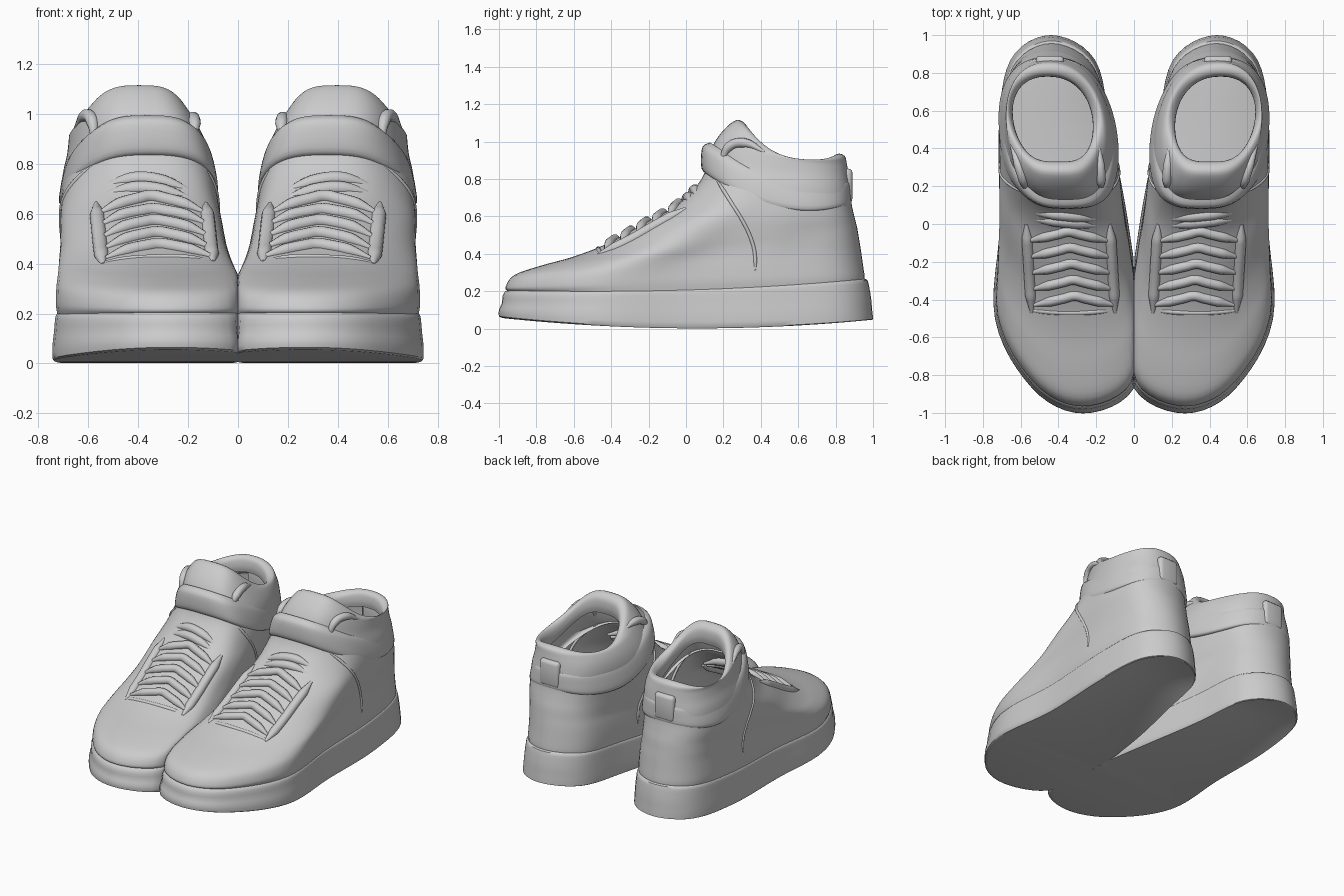
import bpy, bmesh, math
from mathutils import Vector
from mathutils.bvhtree import BVHTree

if "Cube" in bpy.data.objects:
    bpy.data.objects.remove(bpy.data.objects["Cube"])

grey = bpy.data.materials.new("plain_grey")
grey.use_nodes = True
COLOUR = (0.6, 0.6, 0.6, 1)
grey.diffuse_color = COLOUR
grey.node_tree.nodes["Principled BSDF"].inputs["Base Color"].default_value = COLOUR

SIDES = 72
# Footprint x from the toe, round the outer side to the heel and back along the inner side
FOOT = [.27, .54, .735, .71, .715, .655, .44, .205, .125, .03, -.03, 0]


def spline(a, b, c, d, t):
    return b + t * (c - a + t * (2 * a - 5 * b + 4 * c - d + t * (3 * (b - c) + d - a))) / 2


def foot_x(i):
    step = SIDES // len(FOOT)
    k, t = i // step, (i % step) / step
    return spline(*[FOOT[(k + j) % len(FOOT)] for j in (-1, 0, 1, 2)], t)


def ring(front_y, front_z, back_y, back_z, centre, scale, oval, sag):
    """Tilted outline blending from the footprint (oval 0) to an oval with a squarer front (1)."""
    points = []
    for i in range(SIDES):
        angle = math.tau * i / SIDES
        s = (1 - math.cos(angle)) / 2
        sine = math.sin(angle)
        foot = foot_x(i) - .36
        egg = .385 * math.copysign(abs(sine) ** (.62 + .23 * s), sine) + .1 * (s - .5)
        x = centre + scale * (foot * (1 - oval) + egg * oval)
        z = front_z + (back_z - front_z) * s + sag * sine ** 2
        points.append(Vector((max(x, 0), front_y + (back_y - front_y) * s, z)))
    return points


def refine(rows, n):
    """Smoothly interpolate the ring settings."""
    result = []
    for k in range(len(rows) - 1):
        near = [rows[min(max(k + j, 0), len(rows) - 1)] for j in (-1, 0, 1, 2)]
        for m in range(n):
            result.append([spline(*v, m / n) for v in zip(*near)])
    return result + [rows[-1]]


def finish(obj):
    obj.data.materials.append(grey)
    mirror = obj.modifiers.new("other_shoe", "MIRROR")
    mirror.use_mirror_merge = False


def mesh_object(name, bm, angle=45):
    bmesh.ops.recalc_face_normals(bm, faces=bm.faces)
    mesh = bpy.data.meshes.new(name)
    bm.to_mesh(mesh)
    obj = bpy.data.objects.new(name, mesh)
    bpy.context.collection.objects.link(obj)
    bpy.ops.object.select_all(action="DESELECT")
    obj.select_set(True)
    bpy.context.view_layer.objects.active = obj
    bpy.ops.object.shade_smooth_by_angle(angle=math.radians(angle))
    finish(obj)


def loft(name, rows, smooth, closed_base=False):
    bm = bmesh.new()
    loops = [[bm.verts.new(p) for p in ring(*r)] for r in refine(rows, smooth)]
    for a, b in zip(loops, loops[1:]):
        for i in range(SIDES):
            j = (i + 1) % SIDES
            bm.faces.new((a[i], a[j], b[j], b[i]))
    if closed_base:
        base = loops[0]
        for i in range(SIDES // 2):
            quad = (base[i], base[i + 1], base[-i - 1], base[-i])
            bm.faces.new(list(dict.fromkeys(quad)))
    mesh_object(name, bm)
    tree = BVHTree.FromBMesh(bm)
    bm.free()
    return tree


def tube(name, points, radius, taper=False):
    curve = bpy.data.curves.new(name, "CURVE")
    curve.dimensions = "3D"
    curve.bevel_depth = radius
    curve.bevel_resolution = 3
    curve.resolution_u = 6
    curve.use_fill_caps = True
    line = curve.splines.new("BEZIER")
    line.bezier_points.add(len(points) - 1)
    for k, (bp, p) in enumerate(zip(line.bezier_points, points)):
        bp.co = p
        bp.handle_left_type = bp.handle_right_type = "AUTO"
        if taper and k in (0, len(points) - 1):
            bp.radius = .3
    obj = bpy.data.objects.new(name, curve)
    bpy.context.collection.objects.link(obj)
    finish(obj)


# Rocker sole with a bulging foot and a rounded side wall
loft("sole", [
    (-.97, .055, .985, .05, .36, .97, 0, -.05),
    (-1, .065, 1, .05, .36, 1, 0, -.05),
    (-1, .1, .995, .1, .36, 1, 0, -.03),
    (-.985, .135, .99, .16, .36, .985, 0, -.02),
    (-.98, .175, .98, .22, .36, .975, 0, -.02),
    (-.965, .2, .97, .26, .36, .965, 0, -.03),
    (-.94, .21, .95, .265, .36, .945, 0, -.03),
], 2, closed_base=True)

# Thin shell upper from toe box to a padded rim that rolls inwards
upper = loft("upper", [
    (-.95, .2, .955, .25, .36, .95, 0, -.02),
    (-.965, .22, .955, .28, .36, .965, 0, 0),
    (-.92, .285, .945, .35, .36, .96, 0, 0),
    (-.78, .335, .935, .42, .365, .935, .05, 0),
    (-.6, .385, .925, .48, .375, .905, .15, 0),
    (-.42, .455, .915, .54, .385, .88, .35, 0),
    (-.22, .565, .9, .6, .395, .86, .5, 0),
    (-.05, .66, .885, .67, .4, .83, .65, 0),
    (.07, .78, .88, .75, .4, .79, .8, 0),
    (.115, .88, .87, .82, .4, .74, .9, -.01),
    (.145, .98, .86, .88, .41, .69, 1, -.03),
    (.2, 1.06, .85, .92, .42, .66, 1, -.07),
    (.27, 1.115, .82, .935, .425, .61, 1, -.11),
    (.32, 1.09, .79, .92, .43, .56, 1, -.12),
    (.33, 1.03, .78, .87, .43, .545, 1, -.11),
    (.32, .98, .785, .83, .43, .555, 1, -.1),
], 4)

# Ankle strap wrapped round the shaft, dipping at the sides
loft("ankle_strap", [
    (.11, .83, .87, .66, .4, .77, .8, -.1),
    (.085, .85, .885, .67, .4, .83, .8, -.1),
    (.08, .91, .885, .72, .4, .805, .85, -.08),
    (.09, .975, .88, .78, .4, .755, .9, -.08),
    (.13, .995, .86, .79, .4, .69, .9, -.08),
], 3)

DOWN, INWARD, OUTWARD = Vector((0, 0, -1)), Vector((-1, 0, 0)), Vector((1, 0, 0))


def cast(start, direction, lift):
    """Point on the upper, raised by lift against the ray."""
    hit = upper.ray_cast(start, direction)[0]
    return hit - direction * lift


def on_top(x, y, lift=0.0):
    return cast(Vector((x, y, 2)), DOWN, lift)


# Chevron laces lying on the vamp
for row in range(5):
    y = -.43 + row * .085
    middle = .315 + row * .008
    path = [on_top(middle + u * .215, y + .05 * (1 - abs(u)), .002)
            for u in (-1, -.6, -.25, 0, .25, .6, 1)]
    tube(f"lace_{row + 1}", path, .027, True)

# Eyestays either side of the laces
for side, label in ((-1, "inner"), (1, "outer")):
    path = [on_top(.325 + .06 * (y + .4) + side * .22, y, -.006)
            for y in (-.47, -.38, -.28, -.18, -.08, 0)]
    tube(label + "_eyestay", path, .03, True)

# Toe cap seam and soft folds of the tongue
seam = [on_top(.33 + u * .31, -.47 + .03 * u * u, -.009) for u in (-1, -.5, 0, .5, 1)]
tube("toe_cap_seam", seam, .014, True)
for k in range(2):
    fold = [on_top(.36 + u * .2, .01 + .035 * k + .02 * u, -.014) for u in (-1, -.3, .3, 1)]
    tube(f"tongue_fold_{k + 1}", fold, .03, True)

# Collar edges beside the tongue and quarter panel seams below the strap
for side, label, ray in ((-1, "inner", OUTWARD), (1, "outer", INWARD)):
    path = [on_top(x + side * a, y, lift) for x, a, y, lift in
            ((.375, .2, .185, .015), (.38, .205, .23, .02), (.395, .215, .31, 0), (.42, .23, .42, -.012))]
    tube(label + "_collar_edge", path, .026, True)
    seam = [cast(Vector((.4 + side, y, z)), ray, -.003) for y, z in
            ((.16, .8), (.2, .74), (.25, .66), (.3, .58), (.34, .5), (.365, .42), (.37, .36), (.37, .3))]
    tube(label + "_panel_seam", seam, .01, True)

# Heel pull tab
bm = bmesh.new()
bmesh.ops.create_cube(bm, size=1)
for v in bm.verts:
    v.co = Vector((.445 + v.co.x * .15, .863 + v.co.y * .055, .765 + v.co.z * .18))
bmesh.ops.bevel(bm, geom=bm.edges[:], offset=.024, segments=3, affect="EDGES", profile=.5)
mesh_object("heel_tab", bm, 60)
bm.free()
